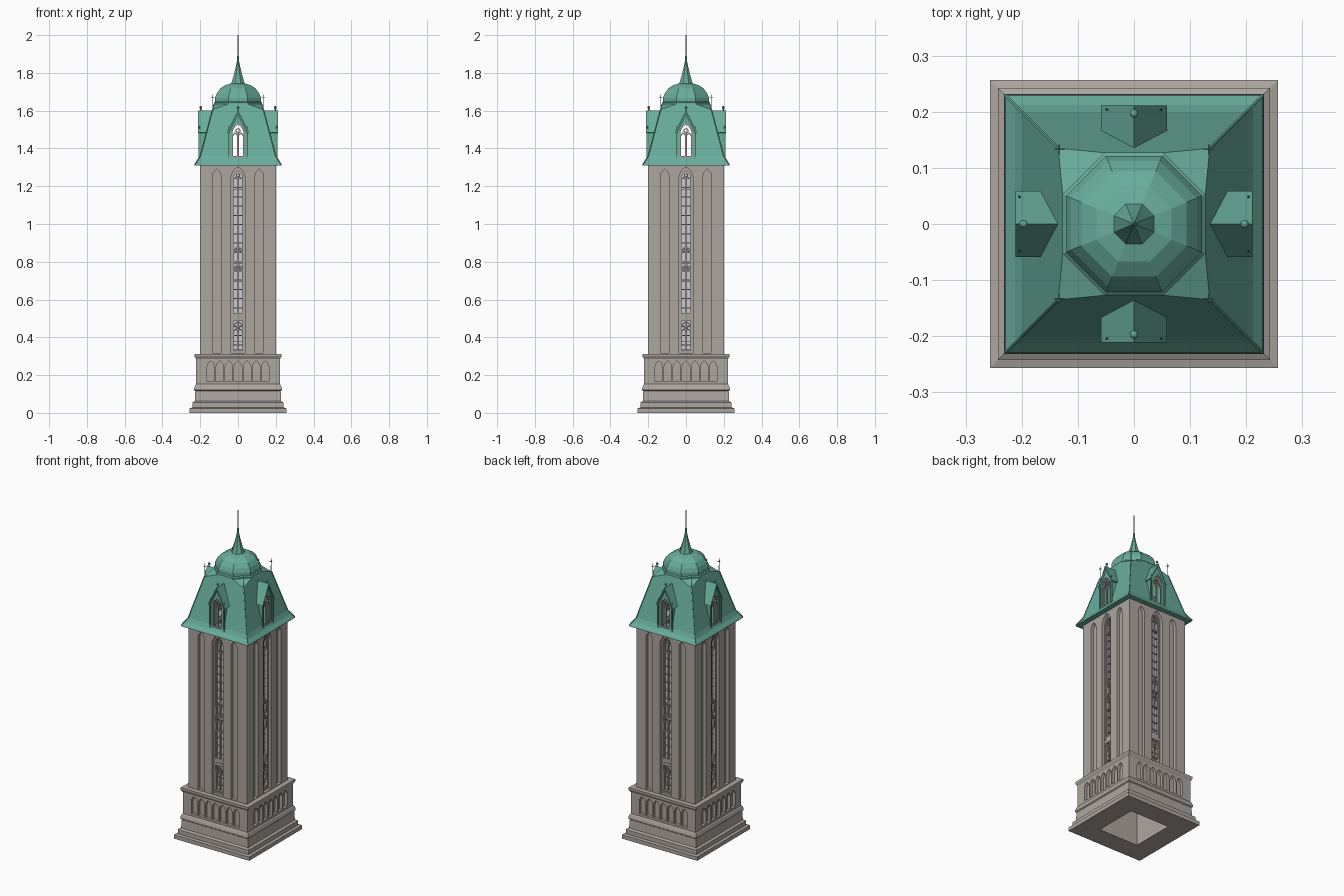
import bpy, bmesh
from math import pi, cos, sin, radians
from mathutils import Matrix, Vector

if "Cube" in bpy.data.objects:
    bpy.data.objects.remove(bpy.data.objects["Cube"])


def material(name, rgb):
    m = bpy.data.materials.new(name)
    m.diffuse_color = (*rgb, 1)
    m.use_nodes = True
    m.node_tree.nodes["Principled BSDF"].inputs["Base Color"].default_value = m.diffuse_color
    return m


STONE = material("stone", (0.42, 0.38, 0.35))
COPPER = material("copper", (0.14, 0.42, 0.33))
GLASS = material("glass", (0.55, 0.56, 0.57))


def lancet(w, z0, z1, cx=0.0, n=6):
    """Pointed equilateral arch outline in x-z, half width w."""
    zs = z1 - 1.732 * w
    right = [(w - 2 * w * (1 - cos(a)), zs + 2 * w * sin(a))
             for a in (radians(60) * i / n for i in range(n + 1))]
    pts = [(w, z0)] + right + [(-x, z) for x, z in right[-2::-1]] + [(-w, z0)]
    return [(x + cx, z) for x, z in pts]


def circle(r, cx, cz, n=12):
    return [(cx + r * cos(2 * pi * i / n), cz + r * sin(2 * pi * i / n)) for i in range(n)]


def prism(bm, pts, y0, y1):
    """Extrude an x-z outline from y0 to y1."""
    a, b = ([bm.verts.new((x, y, z)) for x, z in pts] for y in (y0, y1))
    bm.faces.new(a)
    bm.faces.new(b[::-1])
    for i in range(len(a)):
        j = (i + 1) % len(a)
        bm.faces.new((a[i], b[i], b[j], a[j]))


def box(bm, x0, x1, y0, y1, z0, z1):
    prism(bm, [(x0, z0), (x1, z0), (x1, z1), (x0, z1)], y0, y1)


def strip(bm, outer, inner, y0, y1):
    """Closed frame between two matching x-z outlines."""
    loops = [[bm.verts.new((x, y, z)) for x, z in p]
             for p, y in ((outer, y0), (inner, y0), (inner, y1), (outer, y1))]
    n = len(outer)
    for k in range(4):
        a, b = loops[k], loops[(k + 1) % 4]
        for i in range(n):
            j = (i + 1) % n
            bm.faces.new((a[i], a[j], b[j], b[i]))


def lathe(bm, profile, n, closed=False):
    """Regular n-sided turning; profile gives (apothem, z)."""
    rings = []
    for r, z in profile:
        R = r / cos(pi / n)
        rings.append([bm.verts.new((R * cos(2 * pi * (i + .5) / n), R * sin(2 * pi * (i + .5) / n), z))
                      for i in range(n)])
    for k in range(len(rings) if closed else len(rings) - 1):
        a, b = rings[k], rings[(k + 1) % len(rings)]
        for i in range(n):
            j = (i + 1) % n
            bm.faces.new((a[i], a[j], b[j], b[i]))
    if not closed:
        bm.faces.new(rings[0][::-1])
        bm.faces.new(rings[-1])


def rod(bm, a, b, r, r2=None):
    a, b = Vector(a), Vector(b)
    d = b - a
    m = Matrix.Translation((a + b) / 2) @ d.to_track_quat('Z', 'Y').to_matrix().to_4x4()
    bmesh.ops.create_cone(bm, cap_ends=True, segments=6, radius1=r, radius2=r if r2 is None else r2,
                          depth=d.length, matrix=m)


def finish(name, bm, mat=None, four=False):
    """Turn a bmesh into an object, optionally repeated on all four sides."""
    if four:
        geom = bm.verts[:] + bm.edges[:] + bm.faces[:]
        for k in (1, 2, 3):
            dup = bmesh.ops.duplicate(bm, geom=geom)["geom"]
            bmesh.ops.rotate(bm, verts=[v for v in dup if isinstance(v, bmesh.types.BMVert)],
                             cent=(0, 0, 0), matrix=Matrix.Rotation(k * pi / 2, 3, 'Z'))
    bmesh.ops.recalc_face_normals(bm, faces=bm.faces[:])
    me = bpy.data.meshes.new(name)
    bm.to_mesh(me)
    bm.free()
    ob = bpy.data.objects.new(name, me)
    bpy.context.collection.objects.link(ob)
    if mat:
        me.materials.append(mat)
    return ob


def cut(ob, bm):
    """Subtract a four-sided cutter and remove it again."""
    cutter = finish("cutter", bm, None, True)
    cutter.hide_render = True
    mod = ob.modifiers.new("cut", 'BOOLEAN')
    mod.object, mod.operation, mod.solver = cutter, 'DIFFERENCE', 'EXACT'
    bpy.context.view_layer.objects.active = ob
    bpy.ops.object.modifier_apply(modifier=mod.name)
    bpy.data.objects.remove(cutter)


# Moulded hollow base with a blind arcade
bm = bmesh.new()
lathe(bm, [(.257, 0), (.257, .024), (.242, .028), (.242, .055), (.229, .062), (.226, .115), (.232, .12),
           (.232, .13), (.227, .145), (.222, .152), (.222, .285), (.231, .30), (.231, .312),
           (.134, .312), (.134, 0)], 4, True)
base = finish("base", bm, STONE)
bm = bmesh.new()
for i in range(-3, 4):
    prism(bm, lancet(.02, .165, .275, i * .048), -.3, -.204)
cut(base, bm)

# Hollow shaft with tall niches and windows
bm = bmesh.new()
lathe(bm, [(.2, .30), (.2, 1.315), (.12, 1.315), (.12, .30)], 4, True)
shaft = finish("shaft", bm, STONE)
bm = bmesh.new()
for cx in (-.1125, .1125):
    prism(bm, lancet(.022, .316, 1.29, cx), -.3, -.18)
prism(bm, lancet(.037, .316, 1.302), -.3, -.182)
cut(shaft, bm)
bm = bmesh.new()
prism(bm, lancet(.028, .325, 1.287), -.3, -.1)
cut(shaft, bm)

# Window glass
bm = bmesh.new()
prism(bm, lancet(.029, .324, 1.289), -.162, -.158)
finish("window_glass", bm, GLASS, True)

# Window tracery: frame, mullion, glazing bars, arches and rings
bm = bmesh.new()
Y0, Y1 = -.176, -.163
strip(bm, lancet(.0285, .324, 1.288), lancet(.0245, .332, 1.28), Y0, Y1)
box(bm, -.002, .002, Y0, Y1, .33, 1.25)
for i in range(19):
    z = .36 + i * .049
    if not .46 < z < .54:
        box(bm, -.027, .027, -.171, Y1, z - .0025, z + .0025)
box(bm, -.0285, .0285, -.181, Y1, .488, .505)
box(bm, -.0285, .0285, -.178, Y1, .505, .53)
strip(bm, lancet(.028, .335, .487), lancet(.0245, .338, .48), -.18, Y1)
for z in (.445, .765, .86, 1.25):
    for cx in (-.0125, .0125):
        strip(bm, lancet(.0125, z - .07, z, cx), lancet(.0095, z - .067, z - .005, cx), Y0, Y1)
    strip(bm, circle(.011, 0, z + .008), circle(.007, 0, z + .008), -.178, Y1)
for z in (.79, .885):
    strip(bm, lancet(.028, z - .09, z), lancet(.0245, z - .087, z - .006), -.178, Y1)
finish("window_tracery", bm, STONE, True)

# Flared square roof shell
bm = bmesh.new()
lathe(bm, [(.23, 1.31), (.228, 1.316), (.212, 1.335), (.2, 1.36), (.135, 1.605),
           (.12, 1.605), (.185, 1.36), (.195, 1.31)], 4, True)
roof = finish("roof", bm, COPPER)

# Gabled dormer walls
bm = bmesh.new()
prism(bm, [(-.045, 1.33), (.045, 1.33), (.045, 1.49), (0, 1.58), (-.045, 1.49)], -.202, -.145)
dormers = finish("dormer_walls", bm, COPPER, True)
for ob in (roof, dormers):
    bm = bmesh.new()
    prism(bm, lancet(.034, 1.35, 1.535), -.3, -.08)
    cut(ob, bm)

# Dormer roofs
bm = bmesh.new()
prism(bm, [(-.059, 1.485), (0, 1.602), (.059, 1.485), (.053, 1.483), (0, 1.588), (-.053, 1.483)], -.211, -.136)
finish("dormer_roofs", bm, COPPER, True)

# Dormer window tracery
bm = bmesh.new()
strip(bm, lancet(.0345, 1.348, 1.536), lancet(.030, 1.355, 1.527), -.2, -.188)
box(bm, -.0025, .0025, -.198, -.19, 1.35, 1.49)
for cx in (-.0155, .0155):
    strip(bm, lancet(.0155, 1.355, 1.485, cx), lancet(.0115, 1.36, 1.477, cx), -.198, -.19)
strip(bm, circle(.014, 0, 1.493), circle(.009, 0, 1.493), -.199, -.189)
finish("dormer_tracery", bm, STONE, True)

# Dormer pinnacles and ball finials
bm = bmesh.new()
for s in (-1, 1):
    box(bm, s * .048 - .004, s * .048 + .004, -.209, -.199, 1.335, 1.48)
    rod(bm, (s * .048, -.204, 1.48), (s * .048, -.204, 1.525), .005, .0005)
rod(bm, (0, -.197, 1.59), (0, -.197, 1.612), .003)
bmesh.ops.create_icosphere(bm, subdivisions=2, radius=.0075, matrix=Matrix.Translation((0, -.197, 1.617)))
finish("dormer_finials", bm, COPPER, True)

# Shoulder from the square roof to the octagon
bm = bmesh.new()
for n, r, z in ((4, .135, 1.605), (8, .127, 1.635)):
    R = r / cos(pi / n)
    for i in range(n):
        bm.verts.new((R * cos(2 * pi * (i + .5) / n), R * sin(2 * pi * (i + .5) / n), z))
bmesh.ops.convex_hull(bm, input=bm.verts[:])
finish("roof_shoulder", bm, COPPER)

# Hip ribs and cross finials on the four corners
bm = bmesh.new()
rod(bm, (.2, .2, 1.36), (.135, .135, 1.607), .003)
rod(bm, (.229, .229, 1.315), (.2, .2, 1.36), .003)
rod(bm, (.133, .133, 1.6), (.133, .133, 1.685), .0025, .0012)
rod(bm, (.124, .133, 1.668), (.142, .133, 1.668), .0015)
rod(bm, (.133, .124, 1.668), (.133, .142, 1.668), .0015)
finish("hip_ribs_and_finials", bm, COPPER, True)

# Octagonal dome
bm = bmesh.new()
lathe(bm, [(.127, 1.63), (.127, 1.642), (.121, 1.648), (.121, 1.668), (.112, 1.692), (.094, 1.717),
           (.067, 1.735), (.036, 1.744)], 8)
finish("dome", bm, COPPER)

# Slender spire
bm = bmesh.new()
lathe(bm, [(.039, 1.735), (.034, 1.748), (.022, 1.79), (.012, 1.83), (.005, 1.866), (.0035, 1.9),
           (.002, 2.0)], 8)
finish("spire", bm, COPPER)
